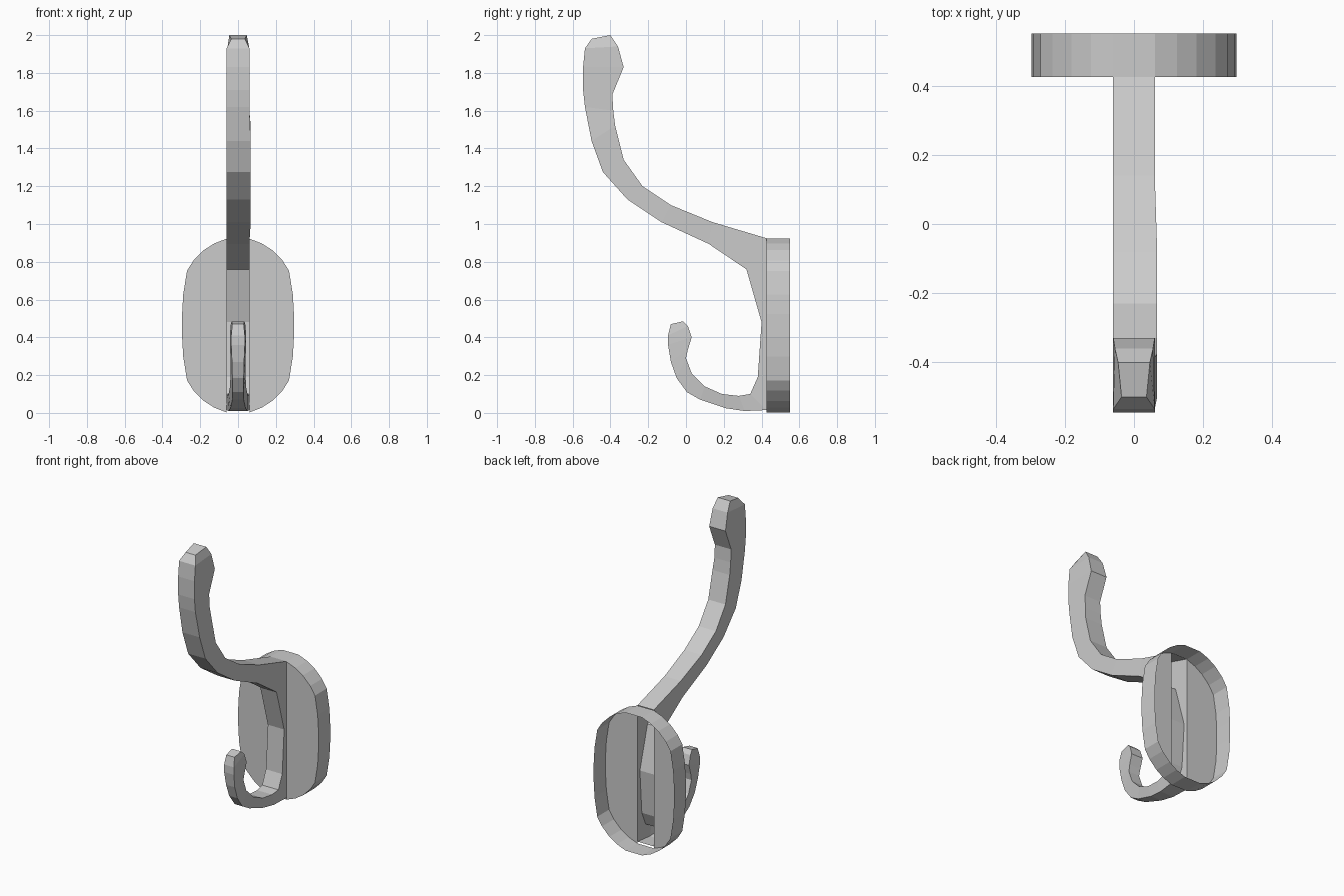
import bpy
import bmesh

# Remove the default cube
cube = bpy.data.objects.get("Cube")
if cube:
    bpy.data.objects.remove(cube, do_unlink=True)

# Single plain metal colour
metal = bpy.data.materials.new("grey metal")
metal.use_nodes = True
colour = (0.6, 0.6, 0.6, 1.0)
metal.diffuse_color = colour
metal.node_tree.nodes["Principled BSDF"].inputs["Base Color"].default_value = colour


def finish(bm, name):
    """Turn a bmesh into a flat-shaded, coloured object."""
    bmesh.ops.recalc_face_normals(bm, faces=bm.faces[:])
    mesh = bpy.data.meshes.new(name)
    bm.to_mesh(mesh)
    bm.free()
    mesh.materials.append(metal)
    obj = bpy.data.objects.new(name, mesh)
    bpy.context.scene.collection.objects.link(obj)
    return obj


BACK = 0.55      # wall side of the plate
FRONT = 0.425    # room side of the plate
ROOT = 0.06      # half width of the hook at the plate

# Hook cross-sections: outer edge (y, z), inner edge (y, z), half widths
upper_arm = [
    ((-0.40, 2.0), (-0.50, 1.98), 0.046, 0.036),
    ((-0.36, 1.94), (-0.535, 1.93), 0.055, ROOT),
    ((-0.33, 1.83), (-0.545, 1.83), ROOT, ROOT),
    ((-0.39, 1.685), (-0.545, 1.71), ROOT, ROOT),
    ((-0.385, 1.60), (-0.535, 1.62), ROOT, ROOT),
    ((-0.375, 1.52), (-0.50, 1.44), ROOT, ROOT),
    ((-0.33, 1.34), (-0.44, 1.275), ROOT, ROOT),
    ((-0.23, 1.20), (-0.31, 1.13), ROOT, ROOT),
    ((-0.08, 1.10), (-0.13, 1.01), ROOT, ROOT),
    ((0.14, 1.01), (0.12, 0.895), ROOT, ROOT),
]
spine = [
    ((FRONT, 0.925), (0.32, 0.76), ROOT, ROOT),
    ((FRONT, 0.48), (0.40, 0.48), ROOT, ROOT),
    ((FRONT, 0.19), (0.38, 0.19), ROOT, ROOT),
    ((FRONT, 0.015), (0.34, 0.10), ROOT, ROOT),
]
lower_hook = [
    ((0.31, 0.01), (0.28, 0.09), 0.05, 0.055),
    ((0.21, 0.025), (0.19, 0.10), 0.04, 0.05),
    ((0.075, 0.07), (0.10, 0.14), 0.03, 0.042),
    ((0.005, 0.11), (0.03, 0.21), 0.028, 0.04),
    ((-0.05, 0.185), (0.0, 0.29), 0.03, 0.04),
    ((-0.08, 0.27), (0.01, 0.335), 0.032, 0.042),
    ((-0.095, 0.36), (0.03, 0.40), 0.036, 0.043),
    ((-0.095, 0.41), (0.01, 0.46), 0.036, 0.04),
    ((-0.08, 0.47), (-0.015, 0.485), 0.03, 0.034),
]


def build_hook():
    """Skin the sections from upper tip to lower tip; the spine is open behind."""
    bm = bmesh.new()
    rings = []
    for outer, inner, w_out, w_in in upper_arm + spine + lower_hook:
        # the bend of the arm swells slightly to one side
        swell = 0.007 if 1.0 < inner[1] < 1.5 else 0.0
        rings.append([
            bm.verts.new((-w_out, *outer)),
            bm.verts.new((w_out + swell, *outer)),
            bm.verts.new((w_in + swell, *inner)),
            bm.verts.new((-w_in, *inner)),
        ])
    for a, b in zip(rings, rings[1:]):
        for i in range(4):
            j = (i + 1) % 4
            quad = (a[i], a[j], b[j], b[i])
            if all(v.co.y > FRONT - 0.001 for v in quad):
                continue
            bm.faces.new(quad)
    bm.faces.new(rings[0])
    bm.faces.new(rings[-1])
    finish(bm, "double_hook")


# Plate outline: one quarter, measured from the plate centre, top to side
MID = 0.4625
quarter = [(ROOT, 0.46), (0.125, 0.435), (0.18, 0.40), (0.235, 0.345),
           (0.27, 0.29), (0.29, 0.165), (0.296, 0.06)]


def build_plate():
    """Hollow plate: rim all round, front face in halves beside the hook."""
    bm = bmesh.new()
    half = quarter + [(x, -z) for x, z in reversed(quarter)]
    loop = half + [(-x, z) for x, z in reversed(half)]
    front = [bm.verts.new((x, FRONT, MID + z)) for x, z in loop]
    back = [bm.verts.new((x, BACK, MID + z)) for x, z in loop]
    n = len(loop)
    for i in range(n):
        j = (i + 1) % n
        bm.faces.new((front[i], front[j], back[j], back[i]))
    bm.faces.new(front[:n // 2])
    bm.faces.new(front[n // 2:])
    finish(bm, "wall_plate")


build_hook()
build_plate()
